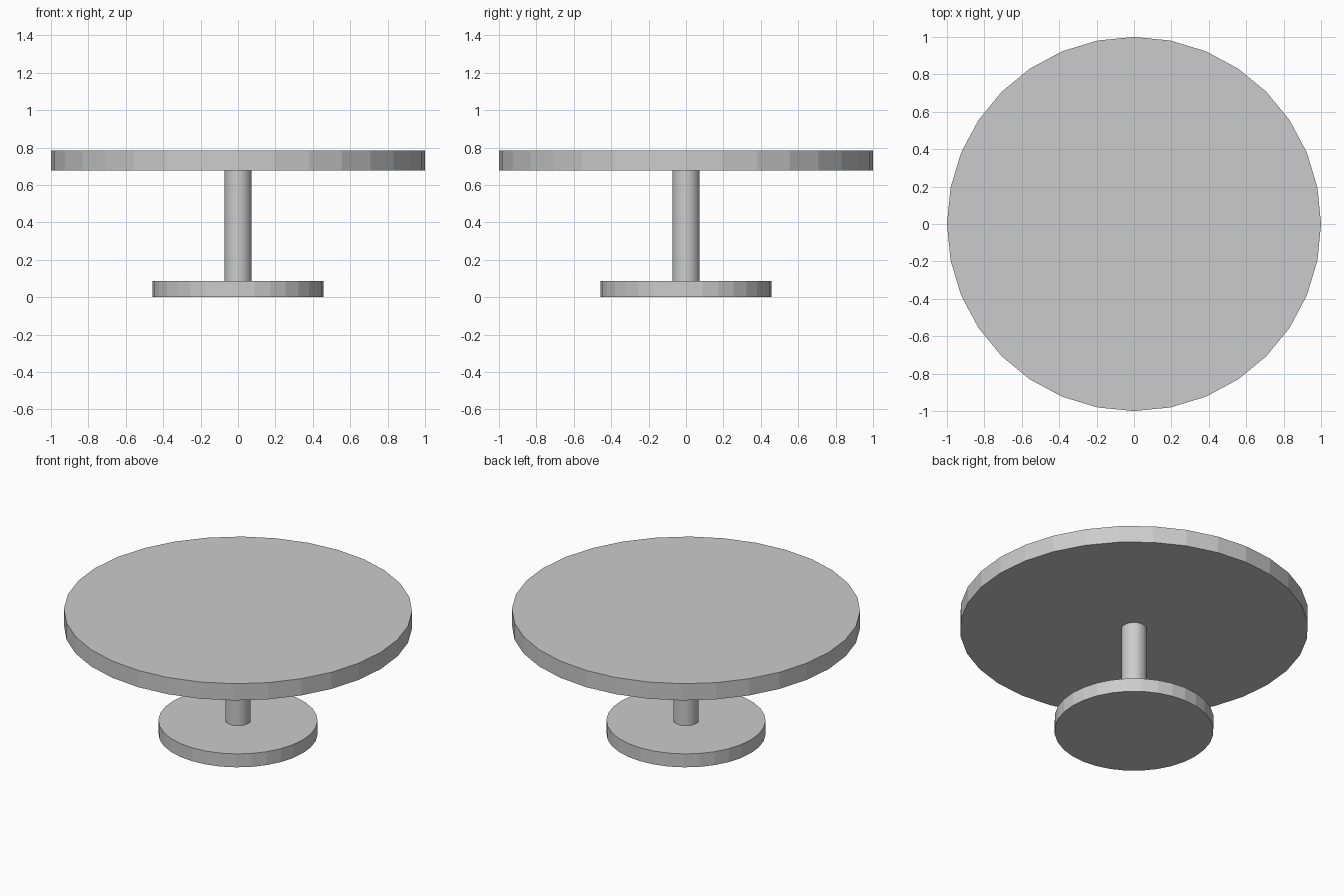
import bpy
import bmesh
import math
from mathutils import Matrix

if "Cube" in bpy.data.objects:
    bpy.data.objects.remove(bpy.data.objects["Cube"])

SIDES = 32  # low-poly round parts, one corner on the x axis


def disc(name, radius, z0, z1):
    """Capped flat-shaded cylinder between two heights."""
    bm = bmesh.new()
    bmesh.ops.create_cone(bm, cap_ends=True, segments=SIDES,
                          radius1=radius, radius2=radius, depth=z1 - z0,
                          matrix=Matrix.Translation((0, 0, (z0 + z1) / 2)))
    mesh = bpy.data.meshes.new(name)
    bm.to_mesh(mesh)
    bm.free()
    obj = bpy.data.objects.new(name, mesh)
    bpy.context.collection.objects.link(obj)
    return obj


# Floor plate, central column and round top
disc("base", 0.457, 0.0, 0.085)
disc("column", 0.073, 0.085, 0.677)
disc("table_top", 1.0, 0.677, 0.783)
